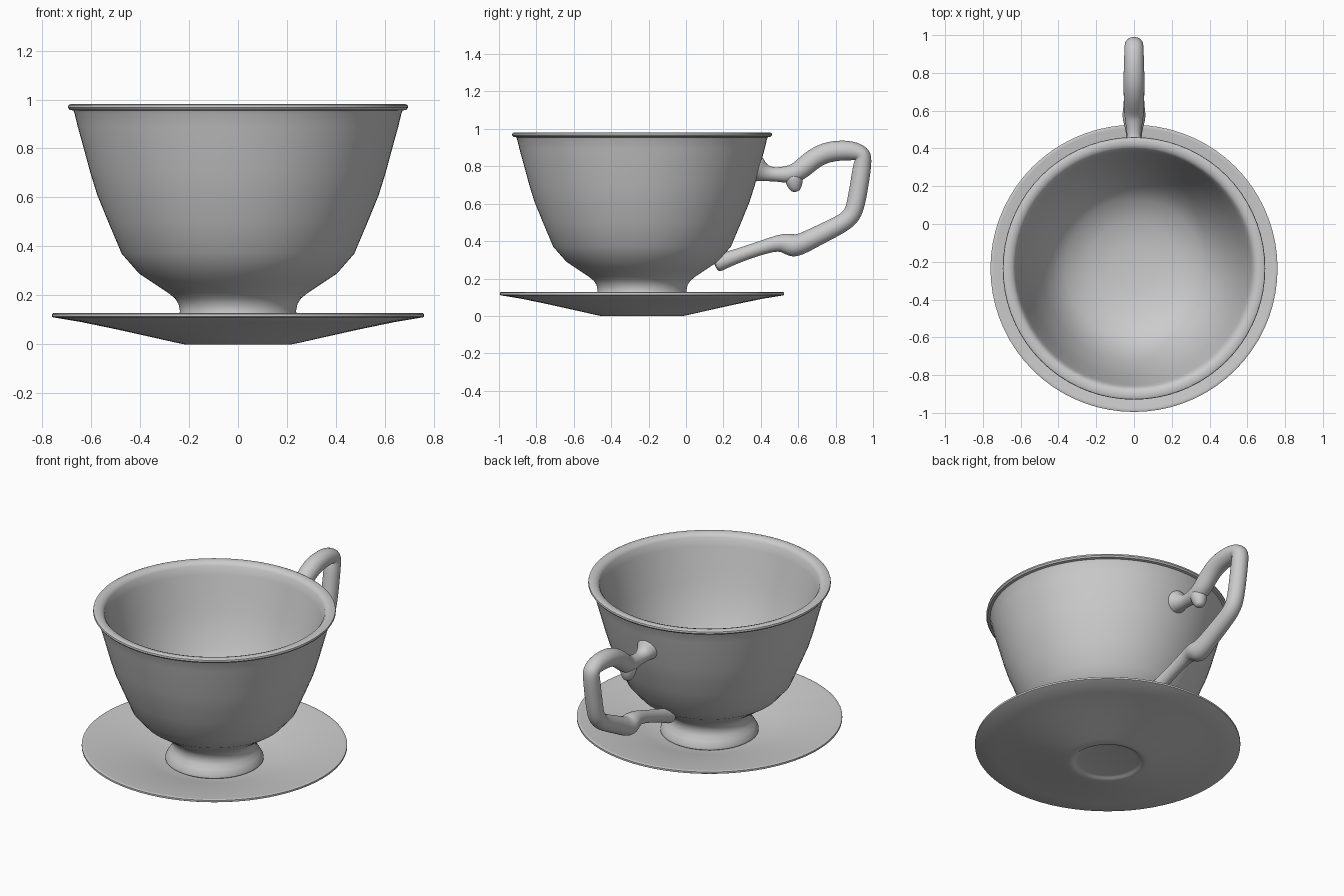
import bpy, bmesh
from math import sin, cos, pi, radians
from mathutils import Vector

if "Cube" in bpy.data.objects:
    bpy.data.objects.remove(bpy.data.objects["Cube"])

CY = -0.235  # shared axis of cup and saucer


def finish(bm, name, angle=40, subsurf=0):
    bmesh.ops.recalc_face_normals(bm, faces=bm.faces)
    me = bpy.data.meshes.new(name)
    bm.to_mesh(me)
    bm.free()
    ob = bpy.data.objects.new(name, me)
    bpy.context.collection.objects.link(ob)
    bpy.ops.object.select_all(action='DESELECT')
    ob.select_set(True)
    bpy.context.view_layer.objects.active = ob
    if subsurf:
        mod = ob.modifiers.new("Smooth", 'SUBSURF')
        mod.levels = mod.render_levels = subsurf
    bpy.ops.object.shade_smooth_by_angle(angle=radians(angle))
    return ob


def lathe(name, profile, seg=72):
    """Revolve an (r, z) profile that starts and ends on the axis."""
    bm = bmesh.new()
    rings = []
    for r, z in profile:
        n = 1 if r == 0 else seg
        rings.append([bm.verts.new((r * cos(2 * pi * i / seg),
                                    CY + r * sin(2 * pi * i / seg), z)) for i in range(n)])
    for a, b in zip(rings, rings[1:]):
        for i in range(seg):
            j = (i + 1) % seg
            q = [a[i % len(a)], a[j % len(a)], b[j % len(b)], b[i % len(b)]]
            bm.faces.new(list(dict.fromkeys(q)))
    return finish(bm, name)


def tube(name, path, sides=12):
    """Sweep a round section along (y, z, radius) points in the x = 0 plane."""
    bm = bmesh.new()
    pts = [Vector((0, y, z)) for y, z, _ in path]
    rings = []
    for k, p in enumerate(pts):
        t = (pts[min(k + 1, len(pts) - 1)] - pts[max(k - 1, 0)]).normalized()
        side = Vector((1, 0, 0))
        up = t.cross(side)
        r = path[k][2] * 1.03
        rings.append([bm.verts.new(p + r * (cos(2 * pi * i / sides) * side
                                            + sin(2 * pi * i / sides) * up)) for i in range(sides)])
    for a, b in zip(rings, rings[1:]):
        for i in range(sides):
            j = (i + 1) % sides
            bm.faces.new((a[i], a[j], b[j], b[i]))
    bm.faces.new(rings[0])
    bm.faces.new(rings[-1])
    return finish(bm, name, 180, 2)


# Saucer: shallow dish with a slightly recessed base
lathe("saucer", [
    (0, .012), (.17, .012), (.19, .008), (.2, 0), (.22, 0), (.25, .006), (.32, .022),
    (.5, .062), (.64, .091), (.755, .11), (.76, .113), (.76, .124), (.755, .127), (.742, .126),
    (.62, .107), (.5, .086), (.38, .057), (.29, .034), (.24, .03), (0, .03)])

# Cup: flared foot, bowl, rolled rim, inner wall
lathe("cup", [
    (0, .035), (.27, .032), (.281, .04), (.28, .055), (.262, .085), (.245, .11), (.237, .135),
    (.243, .165), (.258, .188), (.285, .21), (.345, .25), (.405, .29), (.475, .37),
    (.53, .5), (.575, .61), (.603, .7), (.63, .8), (.655, .89), (.668, .945), (.673, .955),
    (.688, .958), (.695, .967), (.693, .977), (.682, .982), (.66, .981), (.642, .975),
    (.63, .96), (.618, .91), (.59, .8), (.565, .7), (.537, .61), (.493, .5), (.435, .39),
    (.365, .32), (.25, .265), (.12, .245), (0, .24)])

# Handle: one swept loop from upper to lower attachment
tube("handle", [
    (.365, .79, .085), (.395, .775, .06), (.43, .761, .043), (.475, .756, .036), (.53, .755, .045),
    (.58, .76, .052), (.625, .79, .055), (.68, .84, .055), (.75, .876, .056), (.83, .886, .055),
    (.905, .882, .052), (.948, .862, .05), (.945, .82, .05), (.925, .69, .05), (.905, .58, .05),
    (.882, .53, .05), (.83, .49, .05), (.72, .437, .052), (.62, .385, .056), (.575, .373, .064),
    (.535, .388, .056), (.49, .39, .043), (.42, .37, .038), (.33, .34, .037),
    (.25, .312, .04), (.19, .29, .045), (.15, .275, .05)])

# Thumb spur: small pointed drop beneath the upper arm
tube("handle_spur", [(.575, .765, .05), (.577, .725, .05), (.583, .69, .038), (.586, .662, .02)])
